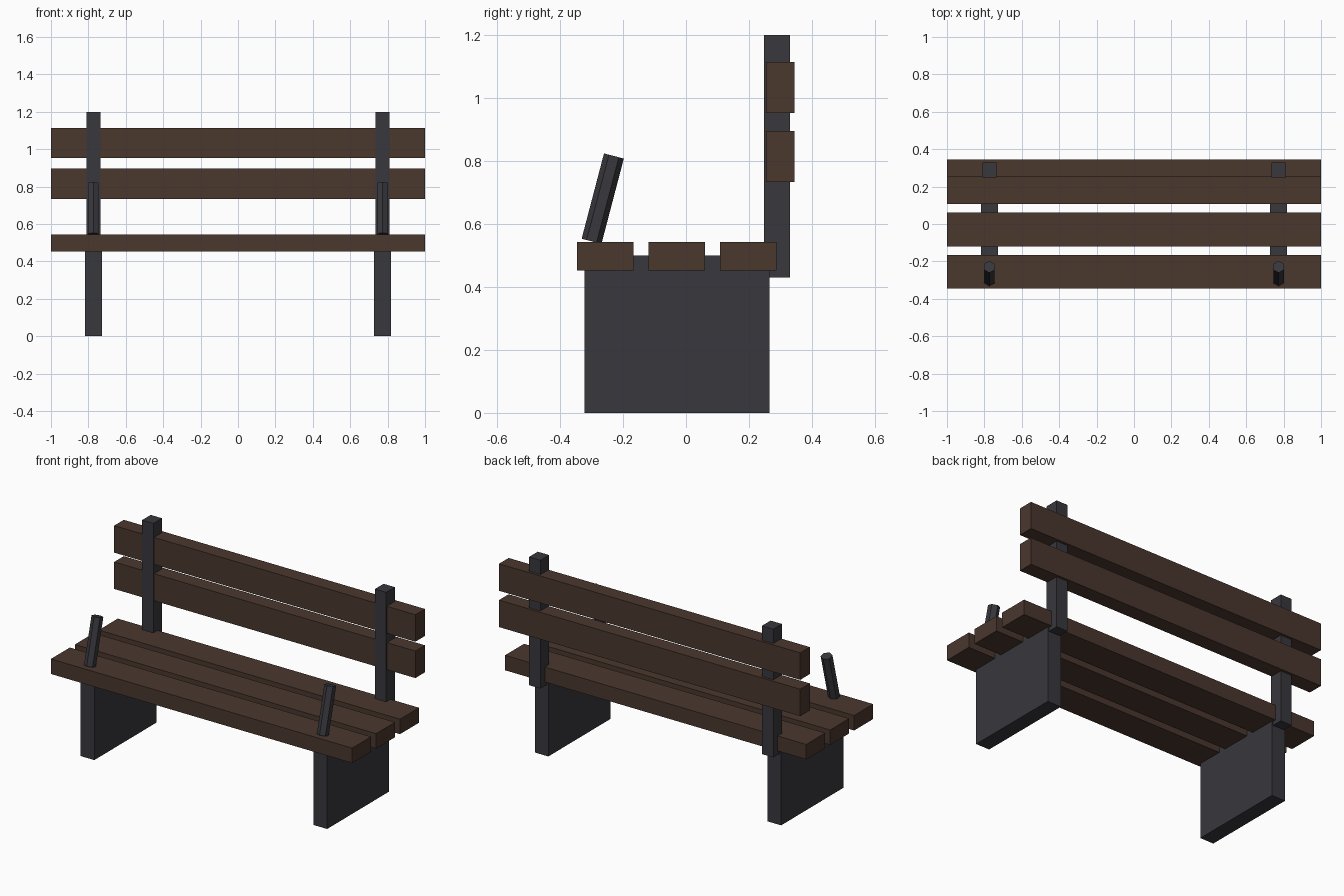
import bpy
import math
from mathutils import Vector

if "Cube" in bpy.data.objects:
    bpy.data.objects.remove(bpy.data.objects["Cube"])


def material(name, color):
    m = bpy.data.materials.new(name)
    m.diffuse_color = (*color, 1.0)
    m.use_nodes = True
    m.node_tree.nodes["Principled BSDF"].inputs["Base Color"].default_value = m.diffuse_color
    return m


wood = material("dark brown wood", (0.068, 0.038, 0.027))
metal = material("charcoal metal", (0.040, 0.039, 0.047))


def box(name, x, y, z, mat):
    """Box from (min, max) ranges on each axis."""
    bpy.ops.mesh.primitive_cube_add(size=1, location=[(a + b) / 2 for a, b in (x, y, z)])
    ob = bpy.context.object
    ob.name = name
    ob.scale = [b - a for a, b in (x, y, z)]
    bpy.ops.object.transform_apply(location=False, rotation=False, scale=True)
    ob.data.materials.append(mat)


def rod(name, start, end, radius, mat):
    """Six-sided rod, leaning in the y-z plane, with corners facing front and back."""
    start, end = Vector(start), Vector(end)
    d = end - start
    bpy.ops.mesh.primitive_cylinder_add(
        vertices=6, radius=radius, depth=d.length, location=(start + end) / 2,
        rotation=(-math.atan2(d.y, d.z), 0, 0))
    ob = bpy.context.object
    ob.name = name
    ob.data.materials.append(mat)


# seat slats
for i in range(3):
    y = -0.346 + i * 0.227
    box(f"seat_slat_{i + 1}", (-1, 1), (y, y + 0.18), (0.453, 0.543), wood)

# backrest slats
for i in range(2):
    z = 0.734 + i * 0.218
    box(f"back_slat_{i + 1}", (-1, 1), (0.254, 0.345), (z, z + 0.162), wood)

# leg panels, back posts and arm stubs on both sides
for side, s in (("left", -1), ("right", 1)):
    x = 0.773 * s
    box(f"leg_panel_{side}", (x - 0.045, x + 0.045), (-0.323, 0.266), (0, 0.50), metal)
    box(f"back_post_{side}", (x - 0.0375, x + 0.0375), (0.248, 0.33), (0.43, 1.2), metal)
    rod(f"arm_stub_{side}", (x, -0.300, 0.545), (x, -0.229, 0.816), 0.0325, metal)
